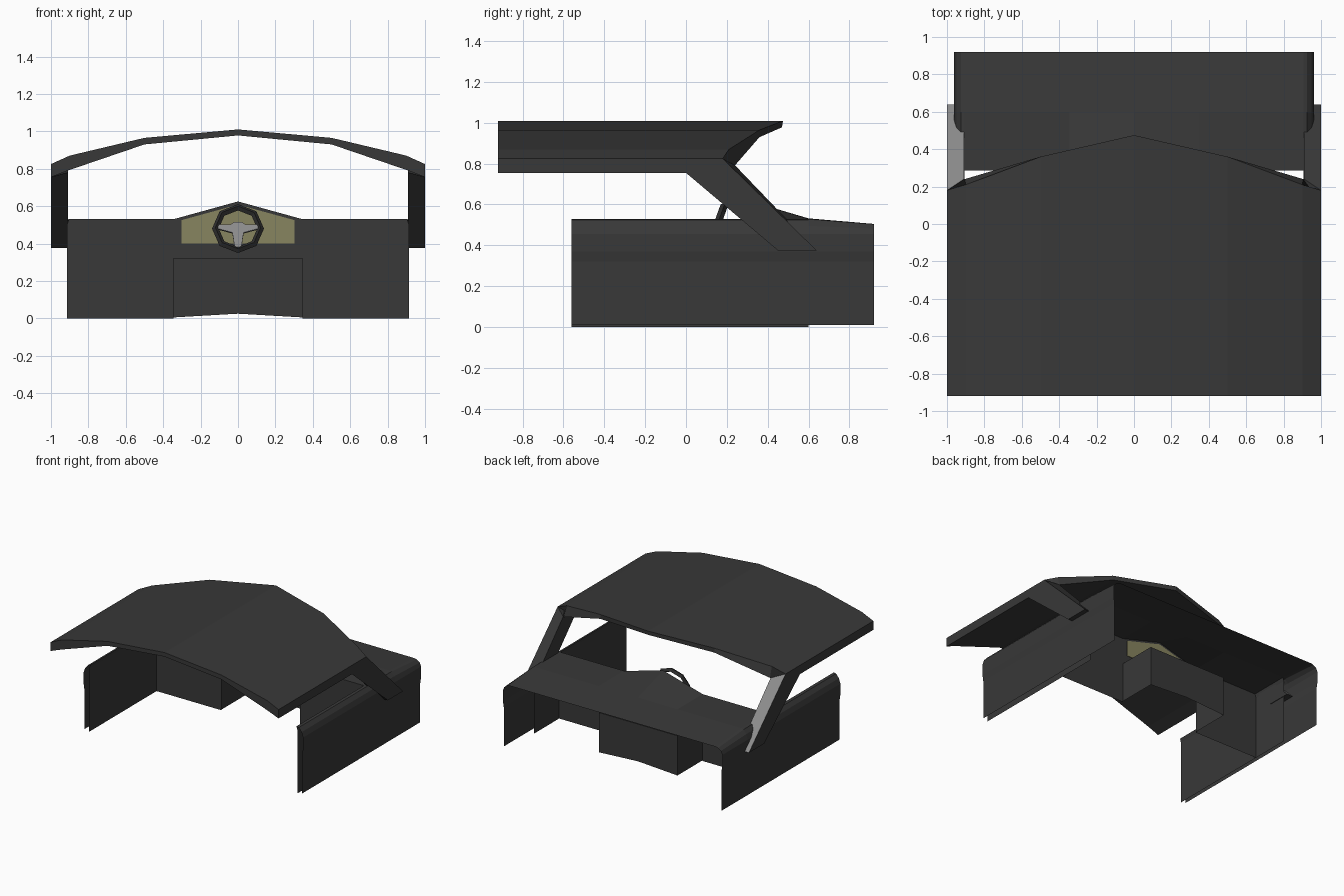
import bpy, bmesh, math
from mathutils import Matrix

if "Cube" in bpy.data.objects:
    bpy.data.objects.remove(bpy.data.objects["Cube"])


def material(name, rgb):
    m = bpy.data.materials.new(name)
    m.diffuse_color = (*rgb, 1)
    m.use_nodes = True
    m.node_tree.nodes["Principled BSDF"].inputs["Base Color"].default_value = m.diffuse_color
    return m


DARK = material("dark_trim", (0.04, 0.04, 0.04))
BLACK = material("wheel_black", (0.028, 0.028, 0.028))
GREY = material("plain_grey", (0.26, 0.26, 0.26))
KHAKI = material("gauge_khaki", (0.245, 0.232, 0.115))


def build(name, verts, faces, *mats):
    me = bpy.data.meshes.new(name)
    me.from_pydata(verts, [], faces)
    bm = bmesh.new()
    bm.from_mesh(me)
    bmesh.ops.recalc_face_normals(bm, faces=bm.faces)
    bm.to_mesh(me)
    bm.free()
    for m in mats:
        me.materials.append(m)
    ob = bpy.data.objects.new(name, me)
    bpy.context.collection.objects.link(ob)
    return ob


def loft(name, rows, *mats, closed=False, caps=False):
    """Skin between rows of points of equal length."""
    n = len(rows[0])
    verts = [p for r in rows for p in r]
    faces = []
    for i in range(len(rows) - 1):
        for j in range(n if closed else n - 1):
            k = (j + 1) % n
            faces.append((i * n + j, i * n + k, (i + 1) * n + k, (i + 1) * n + j))
    if caps:
        faces += [tuple(range(n)), tuple(range(len(verts) - n, len(verts)))]
    return build(name, verts, faces, *mats)


def mirrored(half):
    """Half section from x = 0 outward -> full section, left to right."""
    return [(-x, y, z) for x, y, z in reversed(half[1:])] + list(half)


# Roof: arched slab with a swept leading edge
top = mirrored([(0, .475, 1.01), (.5, .36, .965), (.9, .21, .87), (1, .18, .825)])
under = mirrored([(0, .47, .978), (.5, .36, .93), (.905, .24, .792), (1, .12, .755)])
rear_top = [(x, -.92, z) for x, y, z in top]
rear_under = [(x, -.92, z) for x, y, z in under]
loft("roof", [rear_top, top, under, rear_under], DARK)
loft("roof_edge", [rear_top, rear_under], DARK)
for s in (0, -1):
    loft("roof_side", [[rear_top[s], top[s]], [rear_under[s], under[s]]], DARK)

# Windscreen pillars and door panels, both sides
for s, side in ((-1, "left"), (1, "right")):
    upper = [(s, 0, .755), (s, .18, .825), (s * .91, .24, .792), (s * .91, .06, .78)]
    lower = [(s, .45, .375), (s, .64, .375), (s * .91, .64, .375), (s * .91, .45, .375)]
    pillar = loft(side + "_pillar", [upper, lower], DARK, GREY, closed=True, caps=True)
    for f in pillar.data.polygons:      # forward face of the left pillar is plain grey
        if s < 0 and f.normal.y > .4 and f.normal.z > .4:
            f.material_index = 1

    rows = []
    for y, drop in ((-.56, 0), (.6, 0), (.92, .025)):
        rows.append([(s * .905, y, .53 - drop), (s * .925, y, .525 - drop),
                     (s * .95, y, .495 - drop / 2), (s * .963, y, .455),
                     (s * .963, y, .37), (s * .955, y, .32), (s * .955, y, .01)])
    loft(side + "_door_outer", rows, DARK)
    loft(side + "_door_inner", [[(s * .905, y, .53), (s * .914, y, .5), (s * .914, y, 0)]
                                for y in (-.56, .6)], DARK)

    # Dashboard front wall beside the footwell
    build(side + "_dash_wall",
          [(s * .345, .285, 0), (s * .914, .285, 0), (s * .914, .285, .5),
           (s * .905, .285, .53), (s * .345, .285, .53), (s * .345, .285, .32)],
          [(0, 1, 2, 3, 4, 5)], DARK)

# Dashboard top with the instrument hump
loft("dash_top", [
    mirrored([(0, .285, .625), (.345, .285, .53), (.905, .285, .53)]),
    mirrored([(0, .6, .532), (.345, .6, .53), (.905, .6, .53)]),
    mirrored([(0, .92, .505), (.345, .92, .505), (.905, .92, .505)])], DARK)
build("dash_center",
      [(-.345, .285, .32), (.345, .285, .32), (.345, .285, .53),
       (0, .285, .625), (-.345, .285, .53)], [(0, 1, 2, 3, 4)], DARK)

# Footwell recess, open to the front and below
build("footwell",
      [(-.345, .285, .005), (-.345, .285, .32), (.345, .285, .32), (.345, .285, .005),
       (-.345, .6, .005), (-.345, .6, .32), (.345, .6, .32), (.345, .6, .005),
       (0, .6, .025)],
      [(0, 1, 5, 4), (1, 2, 6, 5), (2, 3, 7, 6), (4, 5, 6, 7, 8)], DARK)

# Instrument plate, visible from both sides of the wall
plate = [(-.303, .4), (.303, .4), (.303, .525), (0, .608), (-.303, .525)]
loft("gauge_plate", [[(x, y, z) for x, z in plate] for y in (.281, .289)],
     KHAKI, closed=True, caps=True)

# Steering wheel: octagonal rim and three-spoke plate, tilted back
tilt = Matrix.Translation((0, .145, .48)) @ Matrix.Rotation(math.radians(70), 4, 'X')
bpy.ops.mesh.primitive_torus_add(major_segments=8, minor_segments=4,
                                 major_radius=.121, minor_radius=.018)
rim = bpy.context.object
rim.name = "steering_wheel_rim"
rim.data.materials.append(BLACK)
rim.matrix_world = tilt
half = [(.02, .035), (.04, .02), (.108, .02), (.108, -.003), (.03, -.025), (.018, -.108)]
outline = half + [(-x, y) for x, y in reversed(half)]
spokes = loft("steering_wheel_spokes", [[(x, y, z) for x, y in outline] for z in (-.008, .008)],
              GREY, closed=True, caps=True)
spokes.matrix_world = tilt
